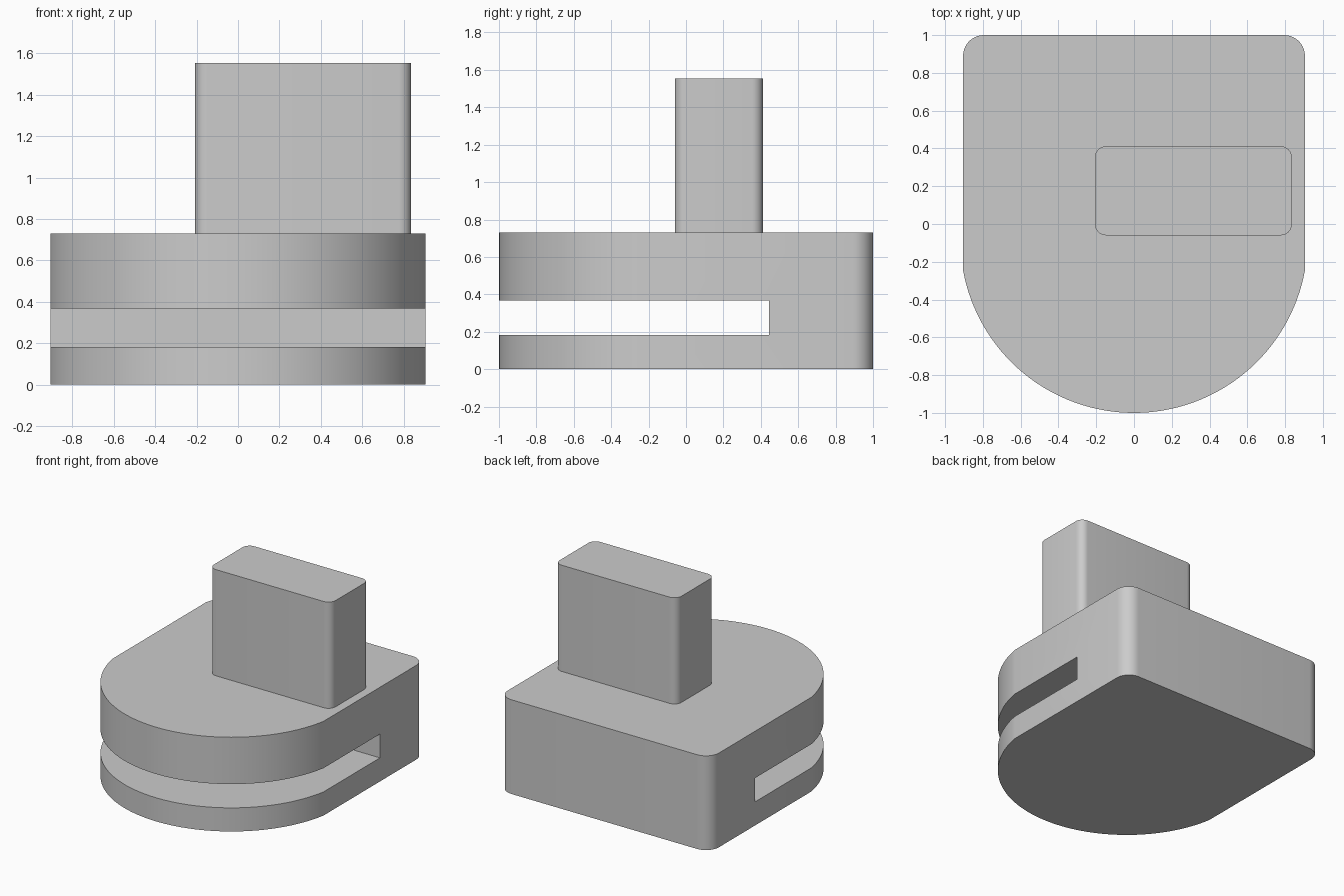
import bpy, bmesh
from math import sin, cos, asin, pi, radians

cube = bpy.data.objects.get("Cube")
if cube:
    bpy.data.objects.remove(cube, do_unlink=True)

grey = bpy.data.materials.new("plain grey")
grey.use_nodes = True
grey.diffuse_color = (0.6, 0.6, 0.6, 1)
grey.node_tree.nodes["Principled BSDF"].inputs["Base Color"].default_value = (0.6, 0.6, 0.6, 1)


def arc(cx, cy, r, start, end, steps):
    """Points along an arc, counter-clockwise from start to end."""
    angles = [start + (end - start) * i / steps for i in range(steps + 1)]
    return [(cx + r * cos(a), cy + r * sin(a)) for a in angles]


def rounded_rect(x0, x1, y0, y1, r):
    centres = [(x1 - r, y1 - r), (x0 + r, y1 - r), (x0 + r, y0 + r), (x1 - r, y0 + r)]
    return [p for i, c in enumerate(centres)
            for p in arc(*c, r, i * pi / 2, (i + 1) * pi / 2, 8)]


def prism(name, outline, z0, z1):
    """Extrude a closed outline from z0 to z1."""
    bm = bmesh.new()
    base = bm.faces.new([bm.verts.new((x, y, z0)) for x, y in outline])
    top = bmesh.ops.extrude_face_region(bm, geom=[base])["geom"]
    verts = [v for v in top if isinstance(v, bmesh.types.BMVert)]
    bmesh.ops.translate(bm, verts=verts, vec=(0, 0, z1 - z0))
    bmesh.ops.recalc_face_normals(bm, faces=bm.faces)
    mesh = bpy.data.meshes.new(name)
    bm.to_mesh(mesh)
    bm.free()
    mesh.materials.append(grey)
    obj = bpy.data.objects.new(name, mesh)
    bpy.context.collection.objects.link(obj)
    return obj


def activate(obj):
    bpy.ops.object.select_all(action="DESELECT")
    obj.select_set(True)
    bpy.context.view_layer.objects.active = obj


# Base block: round nose at the front, small rounded corners at the back
half, nose, corner = 0.905, 0.92, 0.11
swing = asin((nose ** 2 - half ** 2) ** 0.5 / nose)
outline = arc(0, nose - 1, nose, pi + swing, 2 * pi - swing, 64)
outline += arc(half - corner, 1 - corner, corner, 0, pi / 2, 10)
outline += arc(corner - half, 1 - corner, corner, pi / 2, pi, 10)
base = prism("base_block", outline, 0, 0.73)

# Horizontal slot open to the front and both sides
cutter = prism("slot_cutter", [(-2, -2), (2, -2), (2, 0.445), (-2, 0.445)], 0.183, 0.367)
cutter.hide_render = True
slot = base.modifiers.new("slot", "BOOLEAN")
slot.operation = "DIFFERENCE"
slot.solver = "EXACT"
slot.object = cutter
activate(base)
bpy.ops.object.modifier_apply(modifier=slot.name)
bpy.data.objects.remove(cutter, do_unlink=True)

# Upright post, offset to one side
post = prism("upright_post", rounded_rect(-0.207, 0.836, -0.06, 0.412, 0.06), 0.73, 1.553)

for obj in (base, post):
    activate(obj)
    bpy.ops.object.shade_smooth_by_angle(angle=radians(30))
